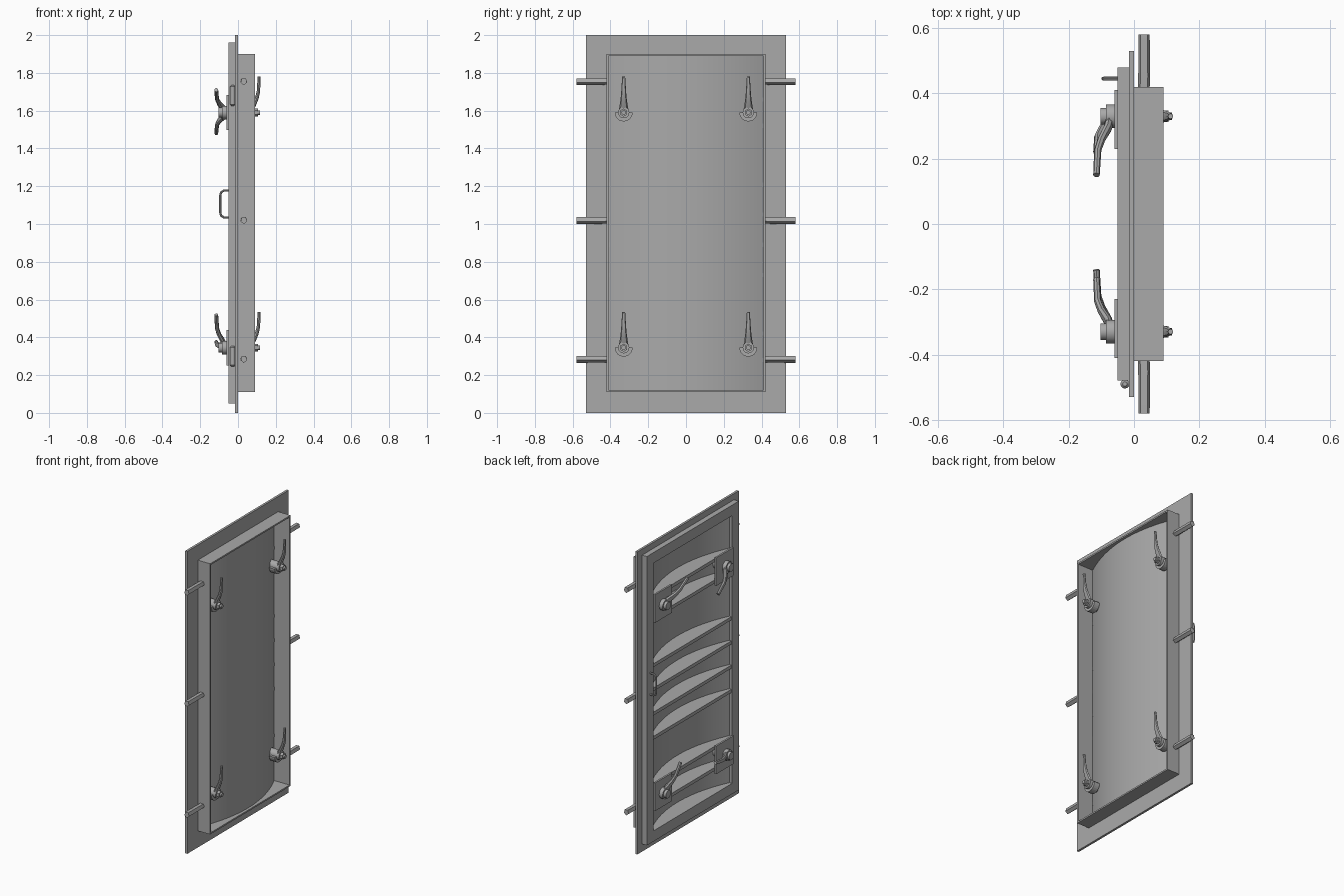
import bpy, bmesh, math
from mathutils import Vector

if "Cube" in bpy.data.objects:
    bpy.data.objects.remove(bpy.data.objects["Cube"])

steel = bpy.data.materials.new("grey_steel")
steel.diffuse_color = (0.4, 0.4, 0.4, 1)
steel.use_nodes = True
steel.node_tree.nodes["Principled BSDF"].inputs["Base Color"].default_value = steel.diffuse_color


def finish(bm, name, smooth=False):
    bmesh.ops.recalc_face_normals(bm, faces=bm.faces)
    me = bpy.data.meshes.new(name)
    bm.to_mesh(me)
    bm.free()
    ob = bpy.data.objects.new(name, me)
    bpy.context.collection.objects.link(ob)
    me.materials.append(steel)
    if smooth:
        bpy.context.view_layer.objects.active = ob
        ob.select_set(True)
        bpy.ops.object.shade_smooth_by_angle(angle=math.radians(35))
        ob.select_set(False)
    return ob


def extrude(name, pts, vec, smooth=False):
    """Prism from a closed outline of 3D points."""
    bm = bmesh.new()
    f = bm.faces.new([bm.verts.new(p) for p in pts])
    r = bmesh.ops.extrude_face_region(bm, geom=[f], use_keep_orig=True)
    bmesh.ops.translate(bm, vec=vec, verts=[v for v in r['geom'] if isinstance(v, bmesh.types.BMVert)])
    return finish(bm, name, smooth)


def box(name, x0, x1, y0, y1, z0, z1):
    return extrude(name, [(x0, y0, z0), (x0, y1, z0), (x0, y1, z1), (x0, y0, z1)], (x1 - x0, 0, 0))


def ring(name, x0, x1, outer, inner):
    """Rectangular ring; outer / inner = (half width, bottom, top)."""
    bm = bmesh.new()
    loops = []
    for x, (w, b, t) in ((x0, outer), (x1, outer), (x1, inner), (x0, inner)):
        loops.append([bm.verts.new(p) for p in ((x, -w, b), (x, w, b), (x, w, t), (x, -w, t))])
    for k in range(4):
        a, c = loops[k], loops[(k + 1) % 4]
        for i in range(4):
            j = (i + 1) % 4
            bm.faces.new((a[i], a[j], c[j], c[i]))
    return finish(bm, name)


def sweep(name, path, side, n=8, closed_phase=0.0, smooth=True):
    """Tube through (point, width radius, thickness radius)."""
    bm = bmesh.new()
    P = [Vector(p[0]) for p in path]
    rows = []
    for i, (_, ru, rv) in enumerate(path):
        t = (P[min(i + 1, len(P) - 1)] - P[max(i - 1, 0)]).normalized()
        u = Vector(side)
        u = (u - t * u.dot(t)).normalized()
        v = t.cross(u)
        ang = [2 * math.pi * k / n + closed_phase for k in range(n)]
        rows.append([bm.verts.new(P[i] + u * ru * math.cos(a) + v * rv * math.sin(a)) for a in ang])
    for a, b in zip(rows, rows[1:]):
        for k in range(n):
            bm.faces.new((a[k], a[(k + 1) % n], b[(k + 1) % n], b[k]))
    bm.faces.new(rows[0])
    bm.faces.new(rows[-1])
    return finish(bm, name, smooth)


def disc(name, x0, x1, y, z, r, n=20):
    return sweep(name, [((x0, y, z), r, r), ((x1, y, z), r, r)], (0, 0, 1), n)


# wall frame, collar and door leaf border
hole = (0.41, 0.12, 1.89)
ring("wall_frame", -0.015, 0.0, (0.53, 0.0, 2.0), hole)
ring("collar", 0.0, 0.09, (0.42, 0.11, 1.9), hole)
ring("leaf_border", -0.05, -0.015, (0.48, 0.05, 1.96), hole)


# curved blast panel, bulging to +x
def bulge(y):
    return -0.022 + 0.095 * (1 - (y / 0.41) ** 2)


ys = [-0.41 + 0.82 * i / 32 for i in range(33)]
arc = [(bulge(y), y, 0.118) for y in ys]
back = [(bulge(y) - 0.008, y, 0.118) for y in reversed(ys)]
extrude("curved_panel", arc + back, (0, 0, 1.774), True)

# stiffener ribs cut to the curve
for z in (1.66, 1.52, 1.21, 1.05, 0.89, 0.73, 0.42, 0.28):
    pts = [(max(bulge(y) - 0.004, -0.02), y, z - 0.011) for y in ys]
    extrude("rib", pts + [(-0.045, 0.41, z - 0.011), (-0.045, -0.41, z - 0.011)], (0, 0, 0.022))

# wall anchors
for s in (-1, 1):
    for z in (0.285, 1.02, 1.755):
        sweep("wall_anchor", [((0.03, s * 0.418, z), 0.017, 0.019), ((0.031, s * 0.45, z), 0.019, 0.019),
                              ((0.031, s * 0.58, z), 0.020, 0.018)], (0, 0, -1), 5)

# locks: (side, height, outer lever direction in y, z)
locks = [(1, 1.59, -0.18, 0.12), (-1, 1.59, 0.16, -0.11), (1, 0.345, -0.11, 0.175), (-1, 0.345, 0.19, 0.03)]
for s, z, dy, dz in locks:
    y = s * 0.33
    # outer plate, hub, boss and lever
    box("lock_plate", -0.06, -0.048, s * 0.32 - 0.09, s * 0.32 + 0.09, z - 0.093, z + 0.093)
    disc("outer_hub", -0.085, -0.055, y, z, 0.036)
    disc("outer_boss", -0.102, -0.08, y, z, 0.026)
    side = (0, -dz, dy)
    sweep("outer_lever", [((-0.072, y, z), 0.03, 0.014),
                          ((-0.08, y + dy * .2, z + dz * .2), 0.024, 0.013),
                          ((-0.1, y + dy * .4, z + dz * .4), 0.017, 0.012),
                          ((-0.111, y + dy * .58, z + dz * .58), 0.014, 0.011),
                          ((-0.115, y + dy, z + dz), 0.012, 0.01)], side)
    # spindle through the door
    disc("spindle", -0.06, 0.09, y, z, 0.016, 12)
    # inner hub, half washer, nut and lever
    disc("inner_hub", 0.0, 0.088, y, z, 0.03)
    a = [math.radians(180 + 180 * k / 12) for k in range(13)]
    extrude("half_washer", [(0.03, y + 0.047 * math.cos(t), z + 0.047 * math.sin(t)) for t in a], (0.04, 0, 0))
    disc("nut", 0.088, 0.106, y, z, 0.021, 6)
    disc("bolt_end", 0.1, 0.117, y, z, 0.012, 12)
    sweep("inner_lever", [((0.07, y, z + 0.01), 0.026, 0.012), ((0.084, y, z + 0.04), 0.021, 0.011),
                          ((0.099, y, z + 0.075), 0.016, 0.01), ((0.108, y, z + 0.11), 0.013, 0.009),
                          ((0.112, y, z + 0.19), 0.008, 0.008)], (0, 1, 0))

# hinge barrels
for z in (0.3, 1.68):
    sweep("hinge_barrel", [((-0.028, -0.49, z + h), r, r) for h, r in
                           ((-0.055, 0.007), (-0.047, 0.014), (0.047, 0.014), (0.055, 0.007))], (1, 0, 0), 12)

# pull handle
grip = [(-0.045, 1.035), (-0.075, 1.035), (-0.09, 1.045), (-0.094, 1.06),
        (-0.094, 1.15), (-0.09, 1.167), (-0.075, 1.177), (-0.045, 1.177)]
sweep("pull_handle", [((x, 0.445, z), 0.006, 0.006) for x, z in grip], (0, 1, 0))
